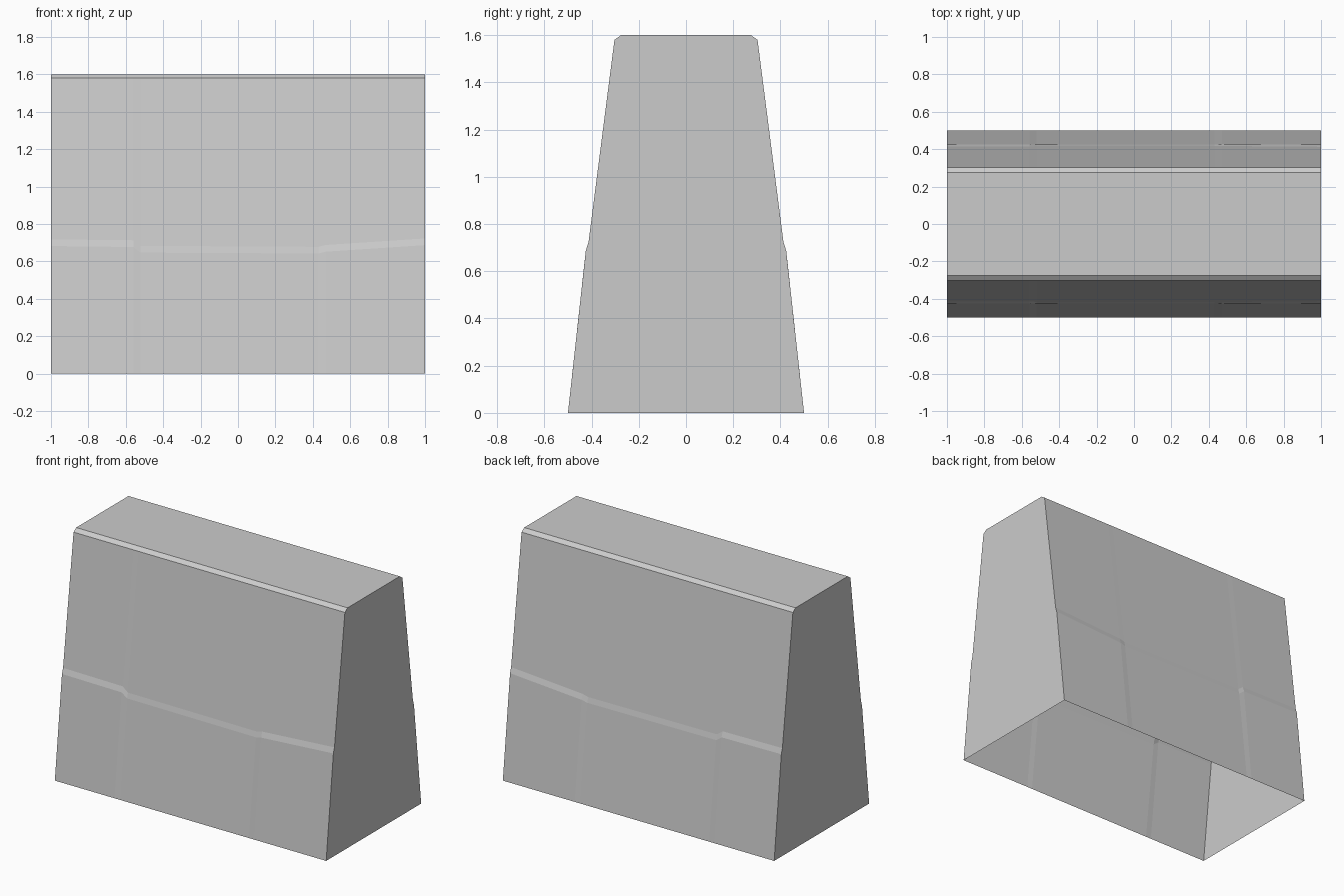
import bpy
import bmesh

cube = bpy.data.objects.get("Cube")
if cube:
    bpy.data.objects.remove(cube, do_unlink=True)

# Wall dimensions
HALF_LEN, BASE_Y, EAVE_Y, CREST_Y = 1.0, 0.5, 0.303, 0.275
EAVE_Z, TOP_Z = 1.58, 1.6

# Columns across the face: x, middle of ledge, bulge below the ledge
COLUMNS = [
    (-HALF_LEN, 0.70, 0.010),
    (-0.56, 0.695, 0.010),
    (-0.52, 0.665, 0.005),
    (0.43, 0.66, 0.005),
    (0.47, 0.67, 0.009),
    (HALF_LEN, 0.705, 0.010),
]
LEDGE_HALF = 0.018


def batter(z):
    """Half thickness of the plain sloping wall at height z."""
    return BASE_Y + (EAVE_Y - BASE_Y) * z / EAVE_Z


def column_points(x, ledge, bulge):
    """Points from the ground up to the crest at one x position."""
    low, high = ledge - LEDGE_HALF, ledge + LEDGE_HALF
    return [
        (x, BASE_Y, 0),
        (x, batter(low) + bulge, low),
        (x, batter(high) + bulge * 0.3, high),
        (x, EAVE_Y, EAVE_Z),
        (x, CREST_Y, TOP_Z),
    ]


bm = bmesh.new()
sides = {}
for side in (-1, 1):
    sides[side] = [
        [bm.verts.new((x, side * y, z)) for x, y, z in column_points(*col)]
        for col in COLUMNS
    ]

# Sloping faces with the shallow ledge, and the chamfer at the crest
for grid in sides.values():
    for a, b in zip(grid, grid[1:]):
        for i in range(len(a) - 1):
            bm.faces.new((a[i], b[i], b[i + 1], a[i + 1]))

# Flat crest
front, back = sides[-1], sides[1]
for i in range(len(COLUMNS) - 1):
    bm.faces.new((front[i][-1], front[i + 1][-1], back[i + 1][-1], back[i][-1]))

# End caps; the underside stays open
for i in (0, -1):
    bm.faces.new(front[i] + back[i][::-1])

bmesh.ops.recalc_face_normals(bm, faces=bm.faces)
mesh = bpy.data.meshes.new("wall_block")
bm.to_mesh(mesh)
bm.free()
wall = bpy.data.objects.new("wall_block", mesh)
bpy.context.collection.objects.link(wall)

# Plain grey stone
stone = bpy.data.materials.new("grey_stone")
stone.use_nodes = True
colour = (0.6, 0.6, 0.6, 1)
stone.diffuse_color = colour
stone.node_tree.nodes["Principled BSDF"].inputs["Base Color"].default_value = colour
mesh.materials.append(stone)
